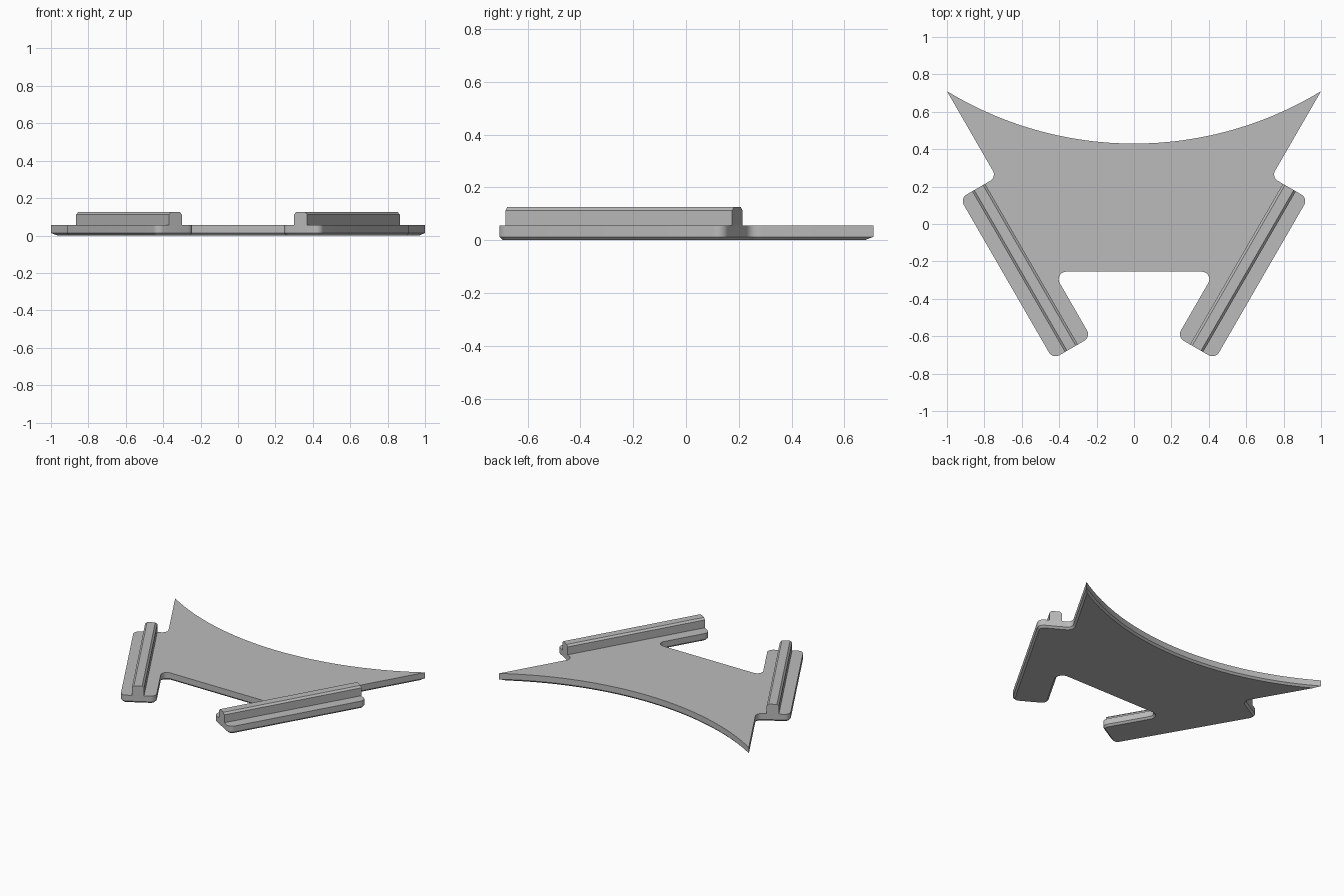
import bpy, bmesh, math
from mathutils import Vector

cube = bpy.data.objects.get("Cube")
if cube:
    bpy.data.objects.remove(cube, do_unlink=True)

grey = bpy.data.materials.new("plain grey")
grey.use_nodes = True
colour = (0.5, 0.5, 0.5, 1)
grey.diffuse_color = colour
grey.node_tree.nodes["Principled BSDF"].inputs["Base Color"].default_value = colour

ALONG = Vector((0.5, math.sqrt(0.75)))      # direction of the left rail
ACROSS = Vector((ALONG.y, -ALONG.x))        # outward from the left rail
LOW, HIGH = -0.408, 0.584                   # ends of rails and pads
INNER, OUTER = 0.502, 0.737                 # sides of the pads
THICK, BEVEL, RADIUS = 0.055, 0.013, 0.04


def place(a, b):
    return ALONG * a + ACROSS * b


def fillet(before, corner, after, r, steps=8):
    """Points of a round corner tangent to both neighbouring edges."""
    d1, d2 = (before - corner).normalized(), (after - corner).normalized()
    half = d1.angle(d2) / 2
    centre = corner + (d1 + d2).normalized() * (r / math.sin(half))
    start = corner + d1 * (r / math.tan(half)) - centre
    end = corner + d2 * (r / math.tan(half)) - centre
    total = math.pi - 2 * half
    return [centre + (start * math.sin(total * (1 - i / steps))
                      + end * math.sin(total * i / steps)) / math.sin(total)
            for i in range(steps + 1)]


def inset(points, d):
    """Mitred inward offset of a counter-clockwise outline."""
    result = []
    for i, p in enumerate(points):
        e1 = (p - points[i - 1]).normalized()
        e2 = (points[(i + 1) % len(points)] - p).normalized()
        n1, n2 = Vector((-e1.y, e1.x)), Vector((-e2.y, e2.x))
        result.append(p + (n1 + n2) * (d / (1 + n1.dot(n2))))
    return result


def loft(name, rings):
    """Closed solid through matching rings of 3D points."""
    bm = bmesh.new()
    loops = [[bm.verts.new(p) for p in ring] for ring in rings]
    count = len(loops[0])
    for lower, upper in zip(loops, loops[1:]):
        for i in range(count):
            j = (i + 1) % count
            bm.faces.new((lower[i], lower[j], upper[j], upper[i]))
    bm.faces.new(loops[0][::-1])
    bm.faces.new(loops[-1])
    bmesh.ops.recalc_face_normals(bm, faces=bm.faces)
    mesh = bpy.data.meshes.new(name)
    bm.to_mesh(mesh)
    bm.free()
    mesh.materials.append(grey)
    obj = bpy.data.objects.new(name, mesh)
    bpy.context.collection.objects.link(obj)
    return obj


# Base plate outline: left half corners, then their mirror
tip = Vector((1, 0.71))
half = [Vector((0.432, -0.255)), place(LOW, INNER), place(LOW, OUTER),
        place(HIGH, OUTER), place(HIGH, ACROSS.dot(tip)), tip]
corners = half + [Vector((-p.x, p.y)) for p in reversed(half)]
outline = []
for i, p in enumerate(corners):
    if abs(p.x) == tip.x:
        outline.append(p)
    else:
        outline += fillet(corners[i - 1], p, corners[(i + 1) % len(corners)], RADIUS)
    # Sweeping concave back edge between the two tips
    if p is tip:
        sag = 0.28
        arc_r = (1 + sag * sag) / (2 * sag)
        sweep = math.asin(1 / arc_r)
        for k in range(1, 48):
            t = sweep * (1 - k / 24)
            outline.append(Vector((arc_r * math.sin(t),
                                   tip.y - sag + arc_r * (1 - math.cos(t)))))

plate = loft("base_plate", [
    [(p.x, p.y, 0) for p in inset(outline, BEVEL)],
    [(p.x, p.y, BEVEL) for p in outline],
    [(p.x, p.y, THICK) for p in outline]])

# Smooth the fillets and the sweeping edge only
bpy.context.view_layer.objects.active = plate
plate.select_set(True)
bpy.ops.object.shade_smooth_by_angle(angle=math.radians(25))

# Raised rails with chamfered top edges
SIDE_A, SIDE_B, TOP = 0.582, 0.662, 0.125
section = [(SIDE_A, THICK - 0.003), (SIDE_B, THICK - 0.003), (SIDE_B, TOP - BEVEL),
           (SIDE_B - BEVEL, TOP), (SIDE_A + BEVEL, TOP), (SIDE_A, TOP - BEVEL)]
for name, side in (("left_rail", 1), ("right_rail", -1)):
    loft(name, [[(side * place(a, b).x, place(a, b).y, z) for b, z in section]
                for a in (LOW, HIGH)])
